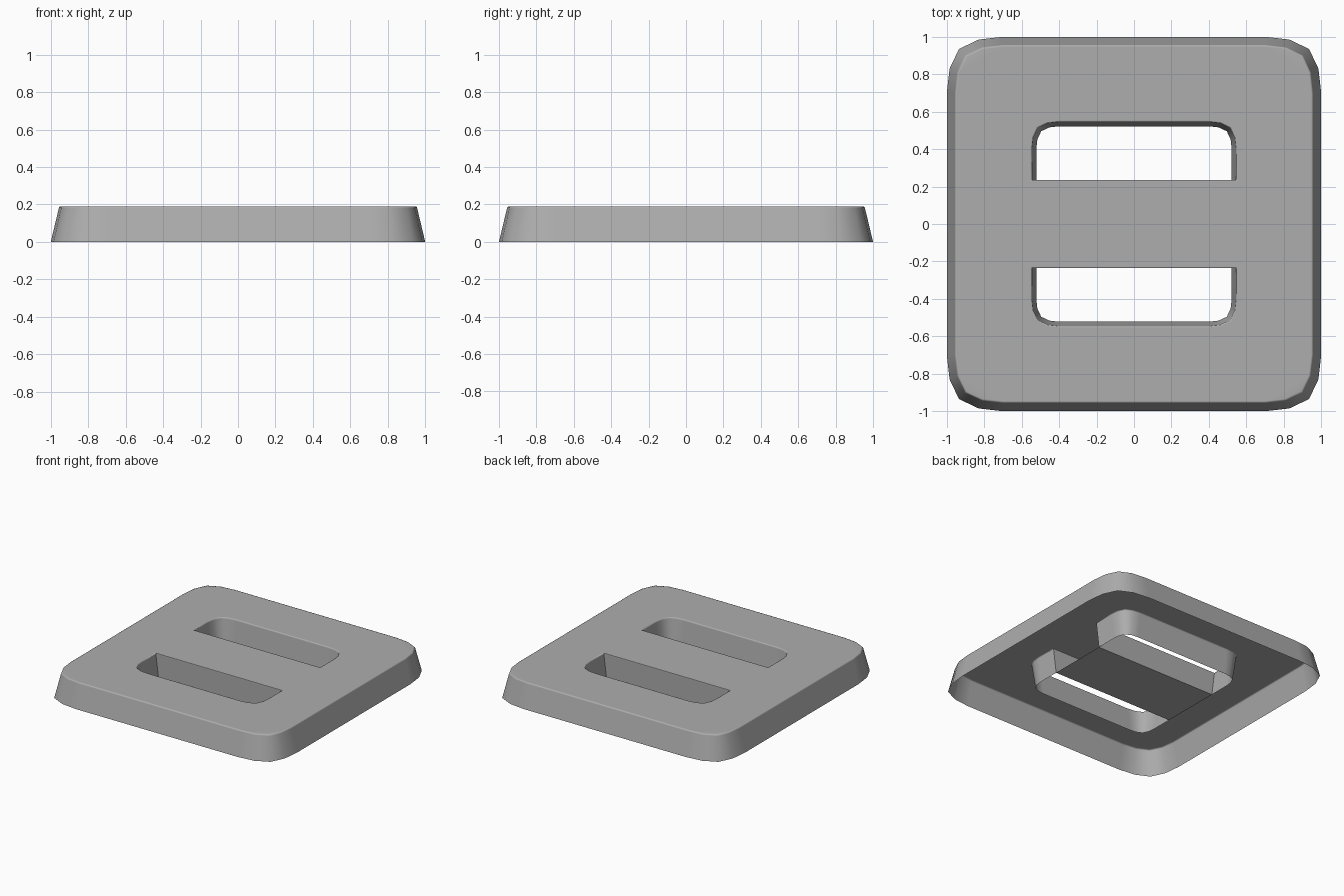
import bpy, bmesh

if "Cube" in bpy.data.objects:
    bpy.data.objects.remove(bpy.data.objects["Cube"])

# Soft corner shape, as fractions of the corner radius
CORNER = [(1, 0), (.95, .433), (.783, .783), (.433, .95), (0, 1)]


def rounded_square(half, z, centre=0.70):
    r = half - centre
    quarter = [(centre + r * a, centre + r * b) for a, b in CORNER]
    pts = []
    for _ in range(4):
        pts += [(x, y, z) for x, y in quarter]
        quarter = [(-y, x) for x, y in quarter]
    return pts


def slot_outline(half, bar, z, side, centre=0.40):
    r = half - centre
    right = [(centre + r * a, centre + r * b) for a, b in CORNER]
    left = [(-x, y) for x, y in reversed(right)]
    pts = [(half, bar)] + right + left + [(-half, bar)]
    return [(x, side * y, z) for x, y in pts]


def skin(bm, rings):
    """Bridge a stack of equal loops; return the vertices of every loop."""
    loops = [[bm.verts.new(p) for p in ring] for ring in rings]
    for lo, hi in zip(loops, loops[1:]):
        n = len(lo)
        for i in range(n):
            j = (i + 1) % n
            bm.faces.new((lo[i], lo[j], hi[j], hi[i]))
    return loops


def loop_edges(bm, verts):
    return [bm.edges.get((verts[i - 1], verts[i])) for i in range(len(verts))]


bm = bmesh.new()

# Sloping outer skirt with a fine bevel at the top (open underneath)
outer = skin(bm, [rounded_square(h, z) for h, z in
                  ((1.0, 0), (.957, .18), (.954, .187), (.946, .19))])
rim = loop_edges(bm, outer[-1])

# Two slots with sloping walls
bar_corners = []
for side in (1, -1):
    slot = skin(bm, [slot_outline(h, b, z, side) for h, b, z in
                     ((.522, .236, 0), (.545, .236, .18),
                      (.547, .234, .187), (.553, .227, .19))])
    rim += loop_edges(bm, slot[-1])
    bar_corners.append((slot[0][0], slot[0][-1]))

# Flat top around both slots
bmesh.ops.triangle_fill(bm, edges=rim, use_beauty=True, normal=(0, 0, 1))

# Underside of the centre bar
(a, b), (c, d) = bar_corners
bm.faces.new((a, b, d, c))

bmesh.ops.recalc_face_normals(bm, faces=bm.faces[:])
bm.normal_update()
if sum(f.normal.z * f.calc_area() for f in bm.faces if f.calc_center_median().z > .18) < 0:
    bmesh.ops.reverse_faces(bm, faces=bm.faces[:])

mesh = bpy.data.meshes.new("slotted_plate")
bm.to_mesh(mesh)
bm.free()
plate = bpy.data.objects.new("slotted_plate", mesh)
bpy.context.collection.objects.link(plate)
bpy.context.view_layer.objects.active = plate
plate.select_set(True)

# Smooth corners, with a flat-looking top
bpy.ops.object.shade_smooth_by_angle(angle=0.85)
weighted = plate.modifiers.new("flat_top_shading", 'WEIGHTED_NORMAL')
weighted.weight = 100
weighted.keep_sharp = True

# Dark grey finish
grey = bpy.data.materials.new("dark_grey")
grey.diffuse_color = (0.42, 0.42, 0.42, 1)
grey.use_nodes = True
grey.node_tree.nodes["Principled BSDF"].inputs["Base Color"].default_value = grey.diffuse_color
mesh.materials.append(grey)
